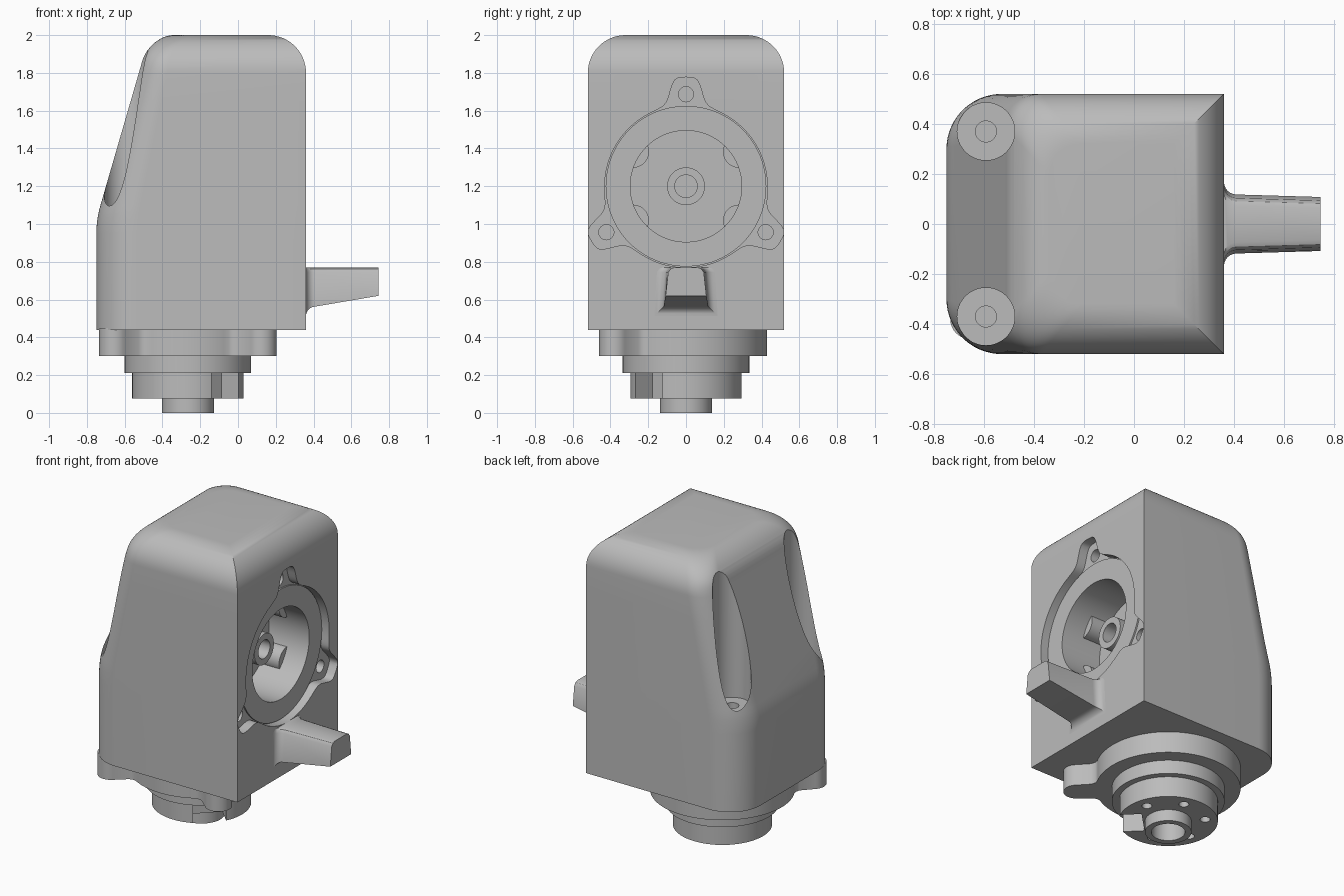
import bpy, bmesh, math
from mathutils import Matrix, Vector

if "Cube" in bpy.data.objects:
    bpy.data.objects.remove(bpy.data.objects["Cube"])

grey = bpy.data.materials.new("warm_grey")
grey.diffuse_color = (0.50, 0.50, 0.50, 1)
grey.use_nodes = True
grey.node_tree.nodes["Principled BSDF"].inputs["Base Color"].default_value = grey.diffuse_color
CX = -0.265            # axis of the base spigot
RZ = 1.2               # height of the side port axis
FACE = 0.36            # x of the side port face


def loft(name, rings):
    """Solid skinned through closed rings of equal length."""
    bm = bmesh.new()
    vs = [[bm.verts.new(p) for p in r] for r in rings]
    n = len(vs[0])
    for a, b in zip(vs, vs[1:]):
        for i in range(n):
            j = (i + 1) % n
            bm.faces.new((a[i], a[j], b[j], b[i]))
    bm.faces.new(vs[0][::-1])
    bm.faces.new(vs[-1])
    bmesh.ops.recalc_face_normals(bm, faces=bm.faces)
    me = bpy.data.meshes.new(name)
    bm.to_mesh(me)
    bm.free()
    me.materials.append(grey)
    ob = bpy.data.objects.new(name, me)
    bpy.context.collection.objects.link(ob)
    return ob


def circle(cx, cy, r, n=64):
    return [(cx + r * math.cos(2 * math.pi * i / n), cy + r * math.sin(2 * math.pi * i / n)) for i in range(n)]


def prism_z(name, pts, z0, z1):
    return loft(name, [[(x, y, z) for x, y in pts] for z in (z0, z1)])


def prism_x(name, pts, x0, x1):
    return loft(name, [[(x, y, z) for y, z in pts] for x in (x0, x1)])


def boolean(ob, tool, op='DIFFERENCE'):
    m = ob.modifiers.new("bool", 'BOOLEAN')
    m.operation, m.solver, m.object = op, 'EXACT', tool
    bpy.context.view_layer.objects.active = ob
    bpy.ops.object.modifier_apply(modifier=m.name)
    bpy.data.objects.remove(tool)


def smooth(ob, angle=32):
    bpy.ops.object.select_all(action='DESELECT')
    ob.select_set(True)
    bpy.context.view_layer.objects.active = ob
    bpy.ops.object.shade_smooth_by_angle(angle=math.radians(angle))


# --- housing: stacked sections, sloped back, rounded crown
def left_x(z):
    if z < 0.95:
        return -0.75
    if z < 1.1:                                   # soft start of the slope
        return -0.75 + 0.29 * (z - 0.95) ** 2 / 0.3
    if z < 1.86:
        return -0.728 + 0.29 * (z - 1.1)
    t = (z - 1.86) / 0.14                         # rounded crown
    return -0.508 + 0.04 * t + 0.128 * (1 - math.sqrt(max(0, 1 - t * t)))


def section(z):
    t = max(0, (z - 1.8) / 0.2)
    inset = 0.2 * (1 - math.sqrt(max(0, 1 - t * t)))
    xl, xr, yh = left_x(z), FACE - inset, 0.52 - inset
    r = 0.22 if z < 1 else 0.22 - 0.09 * (z - 1)
    pts = [(xr, -yh, z), (xr, yh, z)]
    for s, angles in ((1, range(90, 181, 6)), (-1, range(180, 89, -6))):
        for a in angles:
            c, d = math.cos(math.radians(a)), math.sin(math.radians(a))
            pts.append((xl + r + r * c, s * (yh - r + r * d), z))
    # merge the two points on the left flat only when they coincide
    return pts


levels = [0.44, 0.95, 0.98, 1.01, 1.04, 1.07, 1.1, 1.3, 1.5, 1.65, 1.8]
levels += [1.8 + 0.2 * math.sin(math.radians(a)) for a in range(6, 91, 6)]
housing = loft("housing", [section(z) for z in levels])

# two vertical screw pockets in the sloped back
for s in (1, -1):
    boolean(housing, prism_z("cut", circle(-0.592, s * 0.37, 0.115), 1.08, 2.2))
    boolean(housing, prism_z("cut", circle(-0.592, s * 0.37, 0.042, 32), 0.95, 1.2))

# three-eared recess of the side port
ears = [math.radians(a) for a in (90, 210, 330)]
outline = []
for i in range(240):
    a = 2 * math.pi * i / 240
    r = 0.43
    for e in ears:
        d = abs((a - e + math.pi) % (2 * math.pi) - math.pi)
        r += 0.147 / (1 + (d / 0.17) ** 5)
    outline.append((r * math.cos(a), RZ + r * math.sin(a)))
boolean(housing, prism_x("cut", outline, FACE - 0.06, FACE + 0.2))
for e in ears:
    hole = circle(0.487 * math.cos(e), RZ + 0.487 * math.sin(e), 0.04, 32)
    boolean(housing, prism_x("cut", hole, FACE - 0.2, FACE + 0.1))
boolean(housing, prism_x("cut", circle(0, RZ, 0.295), FACE - 0.34, FACE + 0.1))
smooth(housing)

# --- port ring and the parts inside the bore
ring = prism_x("port_ring", circle(0, RZ, 0.425, 96), FACE - 0.075, FACE - 0.05)
boolean(ring, prism_x("cut", circle(0, RZ, 0.295), FACE - 0.3, FACE + 0.1))
smooth(ring)

hub = prism_x("port_hub", circle(0, RZ, 0.10, 48), FACE - 0.35, FACE - 0.17)
boolean(hub, prism_x("cut", circle(0, RZ, 0.06, 32), FACE - 0.28, FACE))
smooth(hub)
for k, a in enumerate((33, 147, 213, 327)):
    a = math.radians(a)
    bump = prism_x("bore_boss_%d" % (k + 1),
                   circle(0.335 * math.cos(a), RZ + 0.335 * math.sin(a), 0.085, 32),
                   FACE - 0.345, FACE - 0.2)
    smooth(bump)


# --- lever with flared root
def lever_ring(x, bottom, half_top, half_bottom):
    top, c = 0.77, 0.025
    right = [(half_bottom, bottom), (half_top + 0.006, top - c),
             (half_top - 0.007, top - 0.007), (half_top - c, top)]
    return [(x, y, z) for y, z in right] + [(x, -y, z) for y, z in right[::-1]]


rings = [lever_ring(0.33, 0.51, 0.155, 0.165)]
for i in range(7):                                # quarter-round fillet
    a = math.radians(15 * i)
    f = 0.05 * (1 - math.sin(a))
    rings.append(lever_ring(FACE + 0.05 * (1 - math.cos(a)), 0.563 - f,
                            0.098 + f, 0.118 + f))
rings.append(lever_ring(0.745, 0.62, 0.088, 0.108))
smooth(loft("lever", rings))

# --- base flange with two lugs
flange = prism_z("flange", circle(CX, 0, 0.43, 96), 0.30, 0.45)
for s in (1, -1):
    c = Vector((s * 0.39, -0.38))
    u = c.normalized()
    v = Vector((-u.y, u.x))
    a0 = math.atan2(u.y, u.x)
    pts = [c + 0.08 * Vector((math.cos(a0 + t), math.sin(a0 + t)))
           for t in [math.radians(d) for d in range(-90, 91, 10)]]
    # concave flare back into the disc
    pts += [u * 0.45 + v * 0.085, u * 0.425 + v * 0.1, u * 0.405 + v * 0.13, u * 0.2 + v * 0.13]
    pts += [u * 0.2 - v * 0.13, u * 0.405 - v * 0.13, u * 0.425 - v * 0.1, u * 0.45 - v * 0.085]
    boolean(flange, prism_z("lug", [(p.x + CX, p.y) for p in pts], 0.30, 0.45), 'UNION')
smooth(flange)

smooth(prism_z("collar", circle(CX, 0, 0.335, 96), 0.21, 0.31))

# --- slotted spigot with a ring of five holes
spigot = prism_z("spigot", circle(CX, 0, 0.295, 96), 0.075, 0.22)
u = Vector((math.cos(math.radians(-45)), math.sin(math.radians(-45))))
v = Vector((-u.y, u.x))
slot = [u * r + v * w for r, w in ((0.15, -0.1), (0.4, -0.1), (0.4, 0.1), (0.15, 0.1))]
boolean(spigot, prism_z("cut", [(p.x + CX, p.y) for p in slot], 0, 0.21))
for k in range(1, 6):
    a = math.radians(-45 + 60 * k)
    boolean(spigot, prism_z("cut", circle(CX + 0.22 * math.cos(a), 0.22 * math.sin(a), 0.03, 24), 0, 0.17))
boolean(spigot, prism_z("cut", circle(CX, 0, 0.1), 0, 0.18))
smooth(spigot)

# --- hollow end tube
tube = prism_z("end_tube", circle(CX, 0, 0.138), 0, 0.085)
boolean(tube, prism_z("cut", circle(CX, 0, 0.1), -0.1, 0.2))
smooth(tube)
